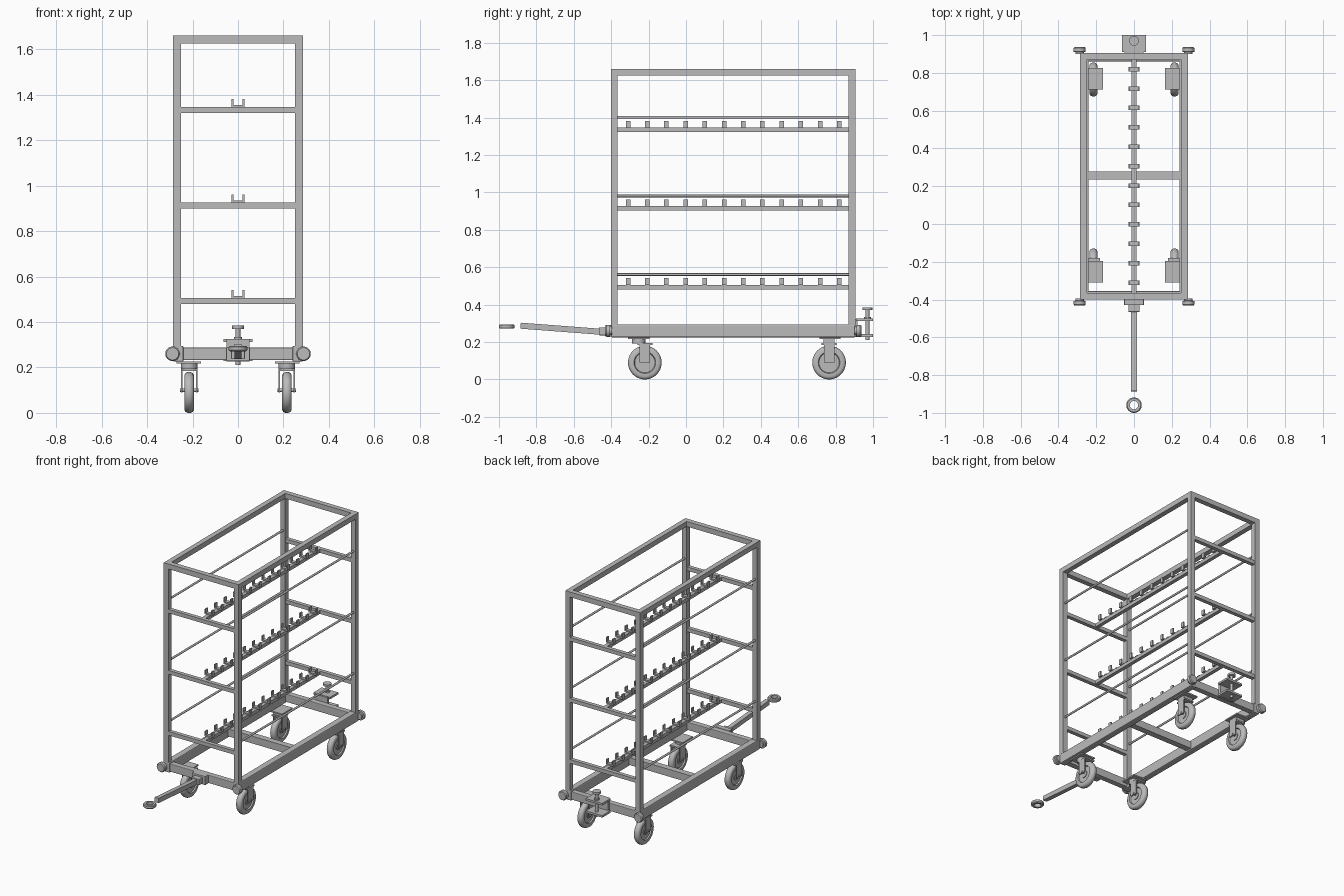
import bpy, bmesh, math
from mathutils import Vector, Matrix

cube = bpy.data.objects.get("Cube")
if cube:
    bpy.data.objects.remove(cube)

steel = bpy.data.materials.new("grey_steel")
steel.use_nodes = True
GREY = (0.5, 0.5, 0.5, 1)
steel.diffuse_color = GREY
steel.node_tree.nodes["Principled BSDF"].inputs["Base Color"].default_value = GREY


def finish(bm, name, smooth=False):
    bmesh.ops.recalc_face_normals(bm, faces=bm.faces)
    mesh = bpy.data.meshes.new(name)
    bm.to_mesh(mesh)
    bm.free()
    mesh.materials.append(steel)
    ob = bpy.data.objects.new(name, mesh)
    bpy.context.collection.objects.link(ob)
    if smooth:
        bpy.ops.object.select_all(action='DESELECT')
        ob.select_set(True)
        bpy.context.view_layer.objects.active = ob
        bpy.ops.object.shade_smooth_by_angle(angle=math.radians(35))
    return ob


def box(name, x, y, z, bevel=0.0):
    """Box from (min, max) pairs on each axis."""
    bm = bmesh.new()
    bmesh.ops.create_cube(bm, size=1)
    lo, hi = (Vector(p) for p in zip(x, y, z))
    for v in bm.verts:
        v.co = (lo + hi) / 2 + v.co * (hi - lo)
    if bevel:
        bmesh.ops.bevel(bm, geom=bm.edges[:], offset=bevel, segments=2,
                        profile=0.5, affect='EDGES')
    return finish(bm, name)


def lathe(name, profile, centre, axis, steps=32, closed=False):
    """Spin (radius, along) points about an axis."""
    bm = bmesh.new()
    pts = [bm.verts.new((r, 0, h)) for r, h in profile]
    edges = [bm.edges.new(p) for p in zip(pts, pts[1:])]
    if closed:
        edges.append(bm.edges.new((pts[-1], pts[0])))
    bmesh.ops.spin(bm, geom=pts + edges, cent=(0, 0, 0), axis=(0, 0, 1),
                   angle=math.tau, steps=steps)
    bmesh.ops.remove_doubles(bm, verts=bm.verts, dist=0.0002)
    turn = Vector((0, 0, 1)).rotation_difference(Vector(axis)).to_matrix().to_4x4()
    bm.transform(Matrix.Translation(centre) @ turn)
    return finish(bm, name, True)


def rod(name, start, end, r, steps=24):
    a, b = Vector(start), Vector(end)
    h = (b - a).length
    return lathe(name, [(0, 0), (r, 0), (r, h), (0, h)], a, (b - a).normalized(), steps)


def span(sign, a, b):
    return tuple(sorted((sign * a, sign * b)))


FRONT, BACK, TOP = -0.40, 0.905, 1.66
POST = 0.035
SIDES = (("right", -1), ("left", 1))
ENDS = (("front", FRONT, 1), ("back", BACK, -1))

# Base frame, corner posts, top rails and bumpers
for side, s in SIDES:
    box(f"{side}_base_rail", span(s, 0.24, 0.285), (FRONT, BACK), (0.225, 0.295), 0.006)
    box(f"{side}_top_rail", span(s, 0.25, 0.285), (FRONT, BACK), (TOP - POST, TOP))
    for end, y, d in ENDS:
        box(f"{end}_{side}_post", span(s, 0.25, 0.285), sorted((y, y + d * POST)), (0.29, TOP - POST))
        lathe(f"{end}_{side}_bumper",
              [(0, -0.005), (0.022, -0.005), (0.022, 0.006), (0.032, 0.007),
               (0.032, 0.026), (0.027, 0.032), (0, 0.032)],
              (s * 0.288, y, 0.26), (0, -d, 0))
for end, y, d in ENDS:
    box(f"{end}_base_bar", (-0.245, 0.245), sorted((y + d * 0.004, y + d * 0.044)), (0.232, 0.287), 0.004)
    box(f"{end}_top_bar", (-0.25, 0.25), sorted((y, y + d * POST)), (TOP - POST, TOP))
box("middle_base_bar", (-0.245, 0.245), (0.235, 0.278), (0.235, 0.285))

# Three storage tiers: end bars, centre rail with U cradles, side rods
for n, tier in enumerate((0.48, 0.90, 1.32), 1):
    for end, y, d in ENDS:
        box(f"tier_{n}_{end}_bar", (-0.252, 0.252), sorted((y + d * 0.004, y + d * 0.031)), (tier, tier + 0.026))
    box(f"tier_{n}_centre_rail", (-0.013, 0.013), (FRONT + 0.03, BACK - 0.03), (tier + 0.002, tier + 0.026))
    for side, s in SIDES:
        rod(f"tier_{n}_{side}_rod", (s * 0.268, FRONT + 0.03, tier + 0.081),
            (s * 0.268, BACK - 0.03, tier + 0.081), 0.007, 12)
    for i in range(12):
        y = -0.31 + i * 0.1027
        bm = bmesh.new()
        outline = [(-0.028, 0), (0.028, 0), (0.028, 0.036), (0.02, 0.036),
                   (0.02, 0.01), (-0.02, 0.01), (-0.02, 0.036), (-0.028, 0.036)]
        face = bm.faces.new([bm.verts.new((x, y - 0.012, tier + 0.025 + z)) for x, z in outline])
        out = bmesh.ops.extrude_face_region(bm, geom=[face])
        bmesh.ops.translate(bm, vec=(0, 0.024, 0),
                            verts=[v for v in out["geom"] if isinstance(v, bmesh.types.BMVert)])
        finish(bm, f"tier_{n}_cradle_{i + 1}")

# Casters: front pair swivels with trailing wheels, rear pair is fixed
TYRE = [(0, -0.017), (0.024, -0.017), (0.024, -0.012), (0.054, -0.012), (0.058, -0.02),
        (0.076, -0.021), (0.085, -0.016), (0.09, -0.006)]
TYRE += [(r, -h) for r, h in reversed(TYRE)]
for end, plate_y, wheel_y in (("front", -0.2525, -0.22), ("back", 0.77, 0.765)):
    for side, s in SIDES:
        name = f"{end}_{side}"
        x = s * 0.215
        box(f"{name}_caster_plate", span(s, 0.163, 0.27), (plate_y - 0.057, plate_y + 0.057), (0.217, 0.226))
        if end == "front":
            rod(f"{name}_swivel", (x, plate_y, 0.192), (x, plate_y, 0.218), 0.036)
        else:
            box(f"{name}_mount", (x - 0.034, x + 0.034), (wheel_y - 0.03, wheel_y + 0.03), (0.19, 0.218))
        box(f"{name}_fork_crown", (x - 0.036, x + 0.036), (wheel_y - 0.04, wheel_y + 0.04), (0.184, 0.194))
        for f in (-1, 1):
            box(f"{name}_fork_arm", sorted((x + f * 0.03, x + f * 0.036)),
                (wheel_y - 0.028, wheel_y + 0.028), (0.09, 0.186))
        lathe(f"{name}_wheel", TYRE, (x, wheel_y, 0.09), (1, 0, 0), 40)
        rod(f"{name}_axle", (x - 0.041, wheel_y, 0.1), (x + 0.041, wheel_y, 0.1), 0.008, 12)

# Front drawbar with towing eye
box("drawbar_bracket", (-0.052, 0.052), (-0.43, -0.395), (0.23, 0.29), 0.003)
box("drawbar_knuckle", (-0.03, 0.03), (-0.465, -0.425), (0.236, 0.278), 0.003)
bar = box("drawbar", (-0.015, 0.015), (-0.23, 0.23), (-0.016, 0.016))
bar.location = (0, -0.655, 0.27)
bar.rotation_euler.x = math.atan2(-0.034, 0.45)
lathe("towing_eye", [(0.022, -0.012), (0.036, -0.012), (0.041, -0.007), (0.041, 0.007),
                     (0.036, 0.012), (0.022, 0.012)], (0, -0.959, 0.283), (0, 0, 1), 32, True)

# Rear coupling: two plates on a web with a drop pin
box("coupling_web", (-0.05, 0.05), (0.9, 0.918), (0.226, 0.324))
for level, z in (("lower", 0.228), ("upper", 0.312)):
    box(f"coupling_{level}_plate", (-0.063, 0.063), (0.91, 1.0), (z, z + 0.014))
rod("coupling_pin", (0, 0.97, 0.21), (0, 0.97, 0.372), 0.01)
rod("coupling_pin_collar", (0, 0.97, 0.326), (0, 0.97, 0.334), 0.018)
rod("coupling_pin_head", (0, 0.97, 0.37), (0, 0.97, 0.384), 0.026)
